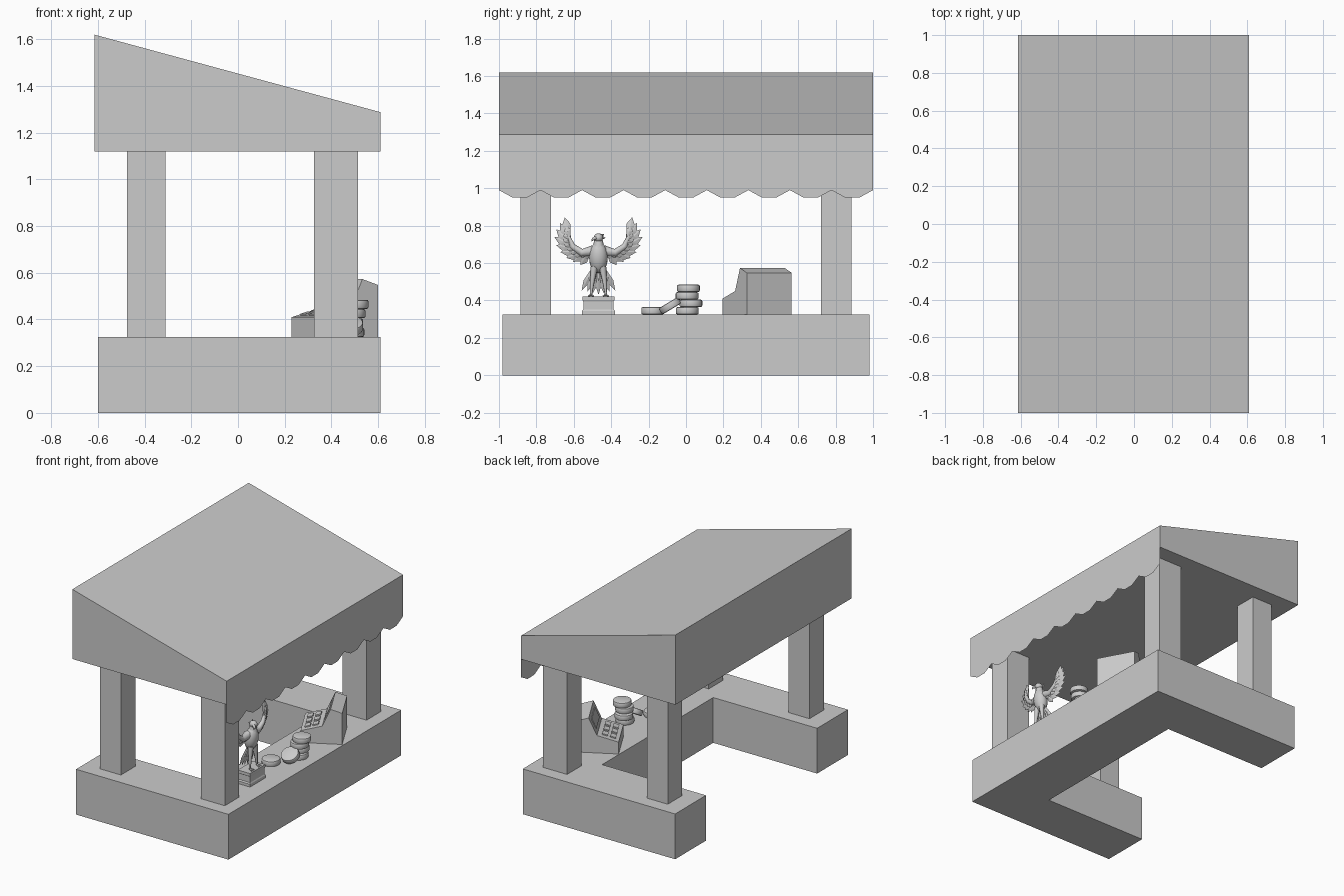
import bpy, bmesh, math
from mathutils import Vector, Matrix

if "Cube" in bpy.data.objects:
    bpy.data.objects.remove(bpy.data.objects["Cube"])

TOP = 0.325                      # counter height


def finish(name, bm, smooth=None):
    bmesh.ops.recalc_face_normals(bm, faces=bm.faces)
    me = bpy.data.meshes.new(name)
    bm.to_mesh(me)
    bm.free()
    ob = bpy.data.objects.new(name, me)
    bpy.context.collection.objects.link(ob)
    if smooth:
        bpy.ops.object.select_all(action='DESELECT')
        ob.select_set(True)
        bpy.context.view_layer.objects.active = ob
        bpy.ops.object.shade_smooth_by_angle(angle=math.radians(smooth))
    return ob


def prism(name, pts, vec, matrix=None):
    """Extrude a closed outline of 3D points along vec."""
    bm = bmesh.new()
    f = bm.faces.new([bm.verts.new(p) for p in pts])
    ext = bmesh.ops.extrude_face_region(bm, geom=[f], use_keep_orig=True)
    bmesh.ops.translate(bm, vec=vec, verts=[v for v in ext['geom'] if isinstance(v, bmesh.types.BMVert)])
    if matrix:
        bm.transform(matrix)
    return finish(name, bm)


def box(name, lo, hi, matrix=None):
    pts = [(lo[0], lo[1], lo[2]), (hi[0], lo[1], lo[2]), (hi[0], hi[1], lo[2]), (lo[0], hi[1], lo[2])]
    return prism(name, pts, (0, 0, hi[2] - lo[2]), matrix)


def ball(name, loc, scale, rot=0):
    bm = bmesh.new()
    bmesh.ops.create_uvsphere(bm, u_segments=16, v_segments=10, radius=1)
    bm.transform(Matrix.Translation(loc) @ Matrix.Rotation(rot, 4, 'Y') @ Matrix.Diagonal((*scale, 1)))
    return finish(name, bm, 60)


def tube(name, pts, radii):
    """Tapered round limb through a few points."""
    cu = bpy.data.curves.new(name, 'CURVE')
    cu.dimensions = '3D'
    cu.bevel_depth = 1
    cu.bevel_resolution = 2
    cu.use_fill_caps = True
    sp = cu.splines.new('POLY')
    sp.points.add(len(pts) - 1)
    for p, co, r in zip(sp.points, pts, radii):
        p.co = (*co, 1)
        p.radius = r
    ob = bpy.data.objects.new(name, cu)
    bpy.context.collection.objects.link(ob)


def blade(bm, root, tip, width, thick=0.007):
    """Ridged feather from root to tip, flat side facing x."""
    root, tip = Vector(root), Vector(tip)
    side = (tip - root).normalized().cross(Vector((1, 0, 0))).normalized() * width / 2
    ring = [root - side * .5, root.lerp(tip, .65) - side, tip,
            root.lerp(tip, .65) + side, root + side * .5]
    vs = [bm.verts.new(p) for p in ring]
    for s in (1, -1):
        c = bm.verts.new(root.lerp(tip, .5) + Vector((s * thick, 0, 0)))
        for i in range(5):
            bm.faces.new((vs[i], vs[(i + 1) % 5], c))


# U-shaped counter, open at the vendor's side
u = [(-.6, -.98), (.61, -.98), (.61, .98), (-.6, .98), (-.6, .63), (.225, .63), (.225, -.63), (-.6, -.63)]
prism("counter", [(x, y, 0) for x, y in u], (0, 0, TOP))

# Posts
for s, side in ((-1, "right"), (1, "left")):
    y0, y1 = sorted((s * .722, s * .885))
    box("rear_post_" + side, (-.475, y0, TOP), (-.31, y1, 1.12))
    box("front_post_" + side, (.325, y0, TOP), (.515, y1, 1.12))

# Sloped roof
prism("roof", [(-.615, -1, 1.12), (.61, -1, 1.12), (.61, -1, 1.288), (-.615, -1, 1.62)], (0, 2, 0))

# Thin scalloped valance
n = 9
w = 2 / n
edge = [(.61, -1, 1.12)]
for i in range(n):
    y = -1 + i * w
    edge += [(.61, y, .99), (.61, y + w * .33, .95), (.61, y + w * .67, .95)]
edge += [(.61, 1, .99), (.61, 1, 1.12)]
bm = bmesh.new()
bm.faces.new([bm.verts.new(p) for p in edge])
finish("valance", bm)

# Cash register: side profile swept across its width; local +x is its back
d = .273
h = d / 2
place = Matrix.Translation((.415, .38, TOP)) @ Matrix.Rotation(math.radians(28.4), 4, 'Z')
prof = [(-h, 0), (h, 0), (h, .223), (-h + .72 * d, .248), (-h + .52 * d, .125), (-h, .085)]
prism("register", [(x, -h, z) for x, z in prof], (0, d, 0), place)
keys = place @ Matrix.Translation((-h, 0, .085)) @ Matrix.Rotation(-math.atan2(.04, .52 * d), 4, 'Y')
for r in range(2):
    for c in (-1, 0, 1):
        x, y = .025 + r * .055, c * .075
        box("register_key", (x, y - .025, -.002), (x + .038, y + .025, .008), keys)
screen = place @ Matrix.Translation((-h + .52 * d, 0, .125)) @ Matrix.Rotation(-math.atan2(.123, .2 * d), 4, 'Y')
box("register_screen", (.03, -.09, -.002), (.105, .09, .004), screen)


# Coins
def coin(loc, tilt=0):
    bm = bmesh.new()
    bmesh.ops.create_cone(bm, cap_ends=True, segments=24, radius1=.061, radius2=.061, depth=.039)
    rims = [e for e in bm.edges if abs(e.verts[0].co.z - e.verts[1].co.z) < 1e-5]
    bmesh.ops.bevel(bm, geom=rims, offset=.008, segments=2, affect='EDGES', profile=.5)
    bm.transform(Matrix.Translation(loc) @ Matrix.Rotation(tilt, 4, 'X'))
    finish("coin", bm, 35)


for i, (x, y) in enumerate([(.48, .007), (.475, .026), (.485, .006), (.498, .013)]):
    coin((x, y, TOP + .02 + i * .04))
coin((.387, -.178, TOP + .02))
coin((.475, -.085, TOP + .047), math.radians(31))

# Bird statue pedestal: stacked rectangular rings with a lip
CX, CY = .435, -.468
bm = bmesh.new()
rings = []
for z, k in ((0, 1), (.02, 1), (.028, .92), (.07, .92), (.078, .98), (.096, .98)):
    rings.append([bm.verts.new((CX + sx * .05 * k, CY + sy * .088 * k, TOP + z))
                  for sx, sy in ((-1, -1), (1, -1), (1, 1), (-1, 1))])
for a, b in zip(rings, rings[1:]):
    for i in range(4):
        bm.faces.new((a[i], a[(i + 1) % 4], b[(i + 1) % 4], b[i]))
bm.faces.new(rings[0])
bm.faces.new(rings[-1])
finish("statue_pedestal", bm)

# Bird body, neck, head and beak
ball("bird_body", (CX, CY, .63), (.045, .05, .085), .15)
tube("bird_neck", [(CX + .01, CY, .67), (CX + .012, CY, .735)], [.034, .02])
ball("bird_head", (CX + .015, CY, .735), (.028, .025, .024))
tube("bird_beak", [(CX + .025, CY - .012, .735), (CX + .045, CY - .03, .728), (CX + .045, CY - .037, .715)],
     [.012, .007, .001])
bm = bmesh.new()
for dy, z in ((-.022, .75), (.03, .755), (.038, .735)):
    blade(bm, (CX + .005, CY, .735), (CX - .01, CY + dy, z), .016)
finish("bird_crest", bm)

# Wings: long flight feathers with shorter coverts over a bent arm
flight = [(.18, .845), (.207, .815), (.226, .78), (.236, .74), (.226, .695), (.203, .658), (.172, .628),
          (.135, .607), (.095, .59)]
arm = [(.03, .665), (.09, .655), (.14, .69), (.165, .755)]
for s, side in ((-1, "right"), (1, "left")):
    bm = bmesh.new()
    for i, (ty, tz) in enumerate(flight):
        t = i / (len(flight) - 1)
        k = (1 - t) * 2.4 + .35
        j = min(int(k), 2)
        ry, rz = Vector(arm[j]).lerp(Vector(arm[j + 1]), k - j)
        root, tip = Vector((CX - .012, CY + s * ry, rz)), Vector((CX - .03, CY + s * ty, tz))
        blade(bm, root, tip, .044)
        blade(bm, root + Vector((.01, 0, 0)), root.lerp(tip, .55) + Vector((.012, 0, 0)), .036)
    finish("bird_wing_" + side, bm)
    tube("bird_wing_arm_" + side, [(CX - .008, CY + s * y, z) for y, z in arm], [.03, .021, .017, .006])
    # Leg with three claws
    foot = (CX + .015, CY + s * .04, .43)
    tube("bird_leg_" + side, [(CX + .01, CY + s * .022, .58), (CX + .012, CY + s * .033, .5), foot],
         [.02, .012, .006])
    for dy in (-.015, 0, .015):
        tube("bird_claw", [foot, (CX + .04, CY + s * .04 + dy, .424)], [.006, .003])

# Fanned tail
bm = bmesh.new()
for i in range(-3, 4):
    blade(bm, (CX - .01, CY + i * .006, .585), (CX - .035, CY + i * .03, .43 + abs(i) * .008), .034)
finish("bird_tail", bm)
